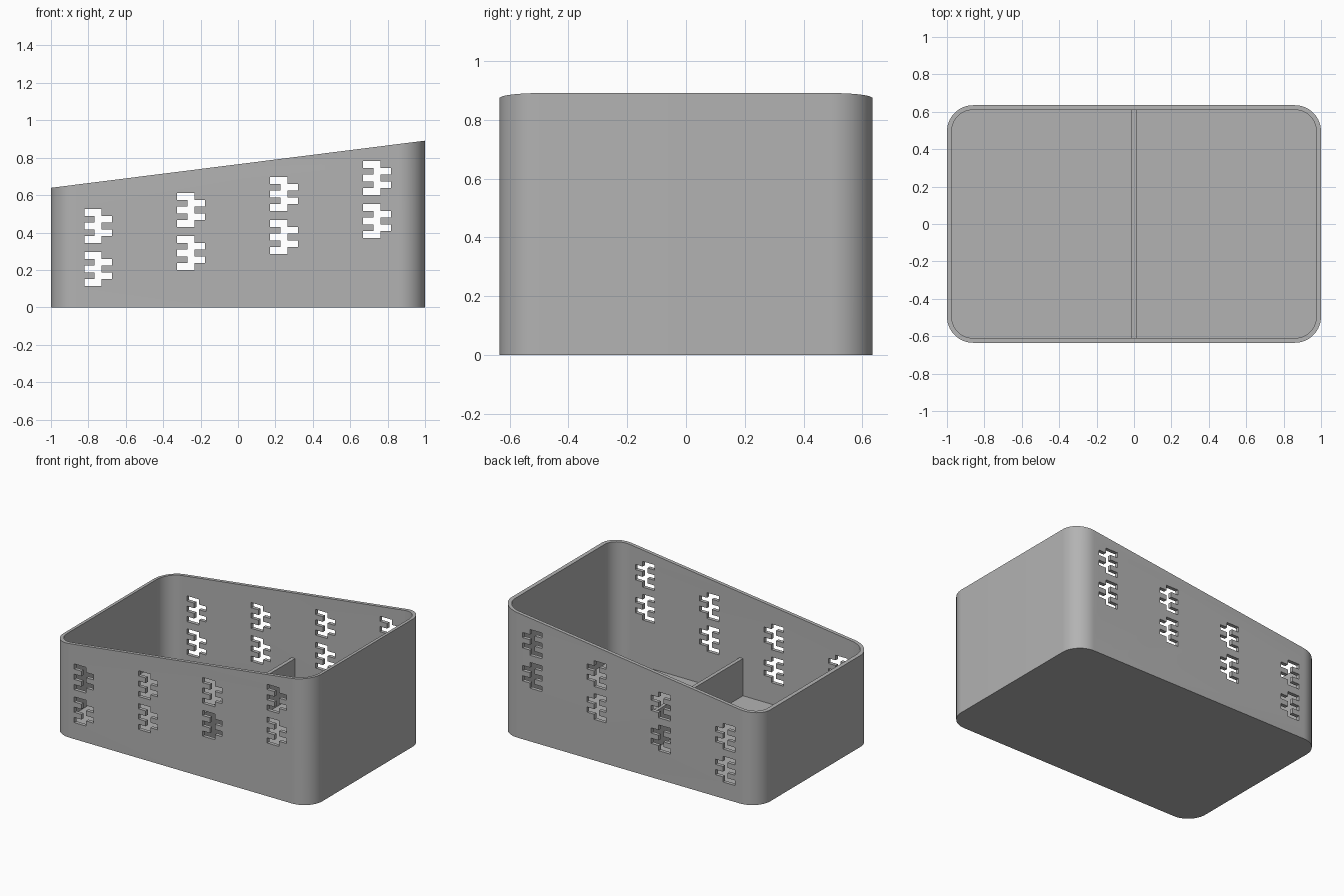
import bpy, bmesh, math

if "Cube" in bpy.data.objects:
    bpy.data.objects.remove(bpy.data.objects["Cube"])

HALF_X, HALF_Y, RADIUS = 1.0, 0.635, 0.14
WALL, FLOOR = 0.025, 0.05

grey = bpy.data.materials.new("light grey")
grey.use_nodes = True
colour = (0.45, 0.45, 0.45, 1)
grey.diffuse_color = colour
grey.node_tree.nodes["Principled BSDF"].inputs["Base Color"].default_value = colour


def add_object(name, bm):
    bmesh.ops.recalc_face_normals(bm, faces=bm.faces)
    mesh = bpy.data.meshes.new(name)
    bm.to_mesh(mesh)
    bm.free()
    mesh.materials.append(grey)
    obj = bpy.data.objects.new(name, mesh)
    bpy.context.collection.objects.link(obj)
    return obj


def rounded_rect(inset, steps=14):
    """Outline of the bin, moved inward by inset."""
    r = RADIUS - inset
    cx, cy = HALF_X - RADIUS, HALF_Y - RADIUS
    points = []
    for i, (sx, sy) in enumerate([(1, 1), (-1, 1), (-1, -1), (1, -1)]):
        for k in range(steps + 1):
            a = math.pi / 2 * (i + k / steps)
            points.append((sx * cx + r * math.cos(a), sy * cy + r * math.sin(a)))
    return points


def rim_height(x):
    return 0.765 + 0.126 * x


# Hollow bin with a sloping rim
bm = bmesh.new()
outer, inner = rounded_rect(0), rounded_rect(WALL)
loops = [
    [bm.verts.new((x, y, 0)) for x, y in outer],
    [bm.verts.new((x, y, rim_height(x))) for x, y in outer],
    [bm.verts.new((x, y, rim_height(x))) for x, y in inner],
    [bm.verts.new((x, y, FLOOR)) for x, y in inner],
]
n = len(outer)
for a, b in zip(loops, loops[1:]):
    for i in range(n):
        j = (i + 1) % n
        bm.faces.new((a[i], a[j], b[j], b[i]))
bm.faces.new(loops[0])
bm.faces.new(loops[-1])
bin_body = add_object("bin_body", bm)

# Comb-shaped vent cutter: three prongs on the left, two on the right
PRONG, SPINE, ROW = 0.056, 0.037, 0.036
left_side, right_side = [], []
for row in range(5):
    x_left = 0 if row % 2 == 0 else PRONG
    x_right = PRONG + SPINE + (PRONG if row % 2 else 0)
    for z in (row * ROW, (row + 1) * ROW):
        left_side.append((x_left, z))
        right_side.append((x_right, z))
outline = right_side + left_side[::-1]

bm = bmesh.new()
for column in range(4):
    for level in range(2):
        x0 = -0.822 + 0.497 * column
        z0 = 0.115 + 0.0855 * column + 0.23 * level
        face = bm.faces.new([bm.verts.new((x0 + x, -1, z0 + z)) for x, z in outline])
        new = bmesh.ops.extrude_face_region(bm, geom=[face])["geom"]
        bmesh.ops.translate(bm, vec=(0, 2, 0),
                            verts=[v for v in new if isinstance(v, bmesh.types.BMVert)])
cutter = add_object("vent_cutter", bm)
cutter.hide_render = True

# Cut the vents through front and back
cut = bin_body.modifiers.new("vents", "BOOLEAN")
cut.operation = "DIFFERENCE"
cut.solver = "EXACT"
cut.object = cutter
bpy.context.view_layer.objects.active = bin_body
bpy.ops.object.modifier_apply(modifier=cut.name)
bpy.data.objects.remove(cutter)

# Low divider across the middle
bm = bmesh.new()
bmesh.ops.create_cube(bm, size=1)
top, bottom = 0.31, FLOOR - 0.01
bmesh.ops.scale(bm, vec=(0.026, 2 * (HALF_Y - WALL) + 0.01, top - bottom), verts=bm.verts)
bmesh.ops.translate(bm, vec=(0, 0, (top + bottom) / 2), verts=bm.verts)
add_object("divider", bm)

bpy.ops.object.select_all(action="DESELECT")
bin_body.select_set(True)
bpy.context.view_layer.objects.active = bin_body
bpy.ops.object.shade_smooth_by_angle(angle=math.radians(30))
